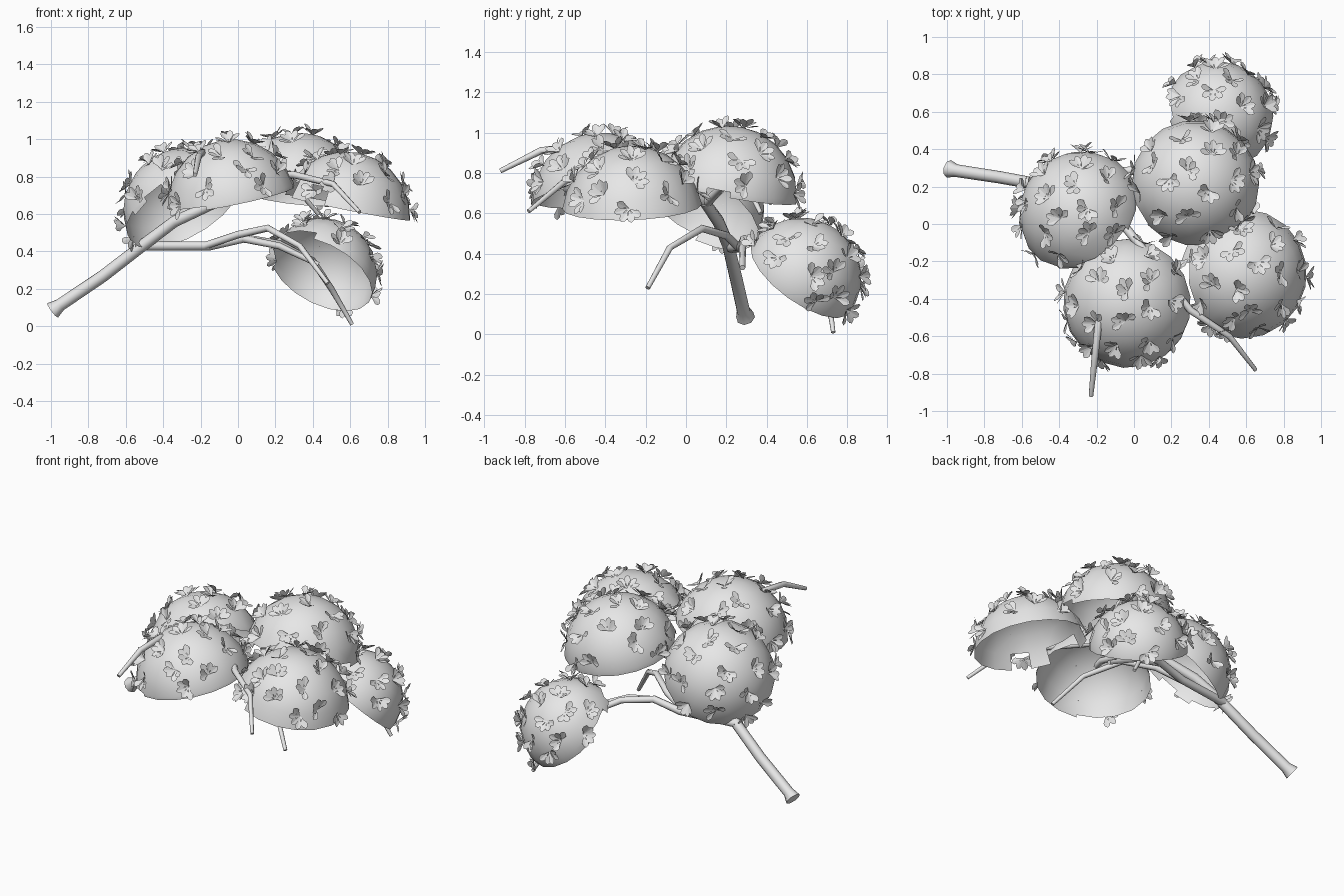
import bpy, bmesh, math, random
from mathutils import Vector, Matrix

random.seed(7)
if "Cube" in bpy.data.objects:
    bpy.data.objects.remove(bpy.data.objects["Cube"], do_unlink=True)

grey = bpy.data.materials.new("plain_grey")
grey.use_nodes = True
grey.diffuse_color = (0.8, 0.8, 0.8, 1)
grey.node_tree.nodes["Principled BSDF"].inputs["Base Color"].default_value = (0.8, 0.8, 0.8, 1)


def add_mesh(name, bm, smooth):
    mesh = bpy.data.meshes.new(name)
    bm.to_mesh(mesh)
    bm.free()
    mesh.materials.append(grey)
    for face in mesh.polygons:
        face.use_smooth = smooth
    obj = bpy.data.objects.new(name, mesh)
    bpy.context.collection.objects.link(obj)
    return obj


def leaf_dome(name, centre, radius, up, cut, jag_side):
    """Open cap of a ball; some rim faces are missing on its ragged side."""
    bm = bmesh.new()
    bmesh.ops.create_uvsphere(bm, u_segments=18, v_segments=11, radius=radius)
    turn = up.to_track_quat("Z", "Y").to_matrix().to_4x4()
    bmesh.ops.transform(bm, matrix=turn, verts=bm.verts)
    bmesh.ops.bisect_plane(bm, geom=bm.verts[:] + bm.edges[:] + bm.faces[:],
                           plane_co=up * cut, plane_no=up, clear_inner=True)
    rim = {f for e in bm.edges if e.is_boundary for f in e.link_faces}
    torn = [f for f in bm.faces if f in rim
            and f.calc_center_median().dot(jag_side) > 0 and random.random() < 0.45]
    bmesh.ops.delete(bm, geom=torn, context="FACES")
    bmesh.ops.translate(bm, verts=bm.verts, vec=centre)
    add_mesh(name, bm, True)


def add_flower(bm, matrix):
    """Five rounded petals spread in a half fan, leaning off the surface."""
    side = [(0.028, 0.008), (0.052, 0.02), (0.072, 0.015)]
    outline = ([(0, 0)] + [(x, -y) for x, y in side] + [(0.083, 0)] + side[::-1])
    for k in range(5):
        lift = math.radians(random.uniform(18, 42))
        petal = (matrix @ Matrix.Rotation(math.radians(42 * (k - 2)), 4, "Z")
                 @ Matrix.Rotation(-lift, 4, "Y"))
        ring = [bm.verts.new(petal @ Vector((x, y, 0.15 * abs(y)))) for x, y in outline]
        bm.faces.new(ring[:5])
        bm.faces.new([ring[0]] + ring[4:])


def branch(name, points):
    """Round tapering limb; each point is x, y, z, radius."""
    curve = bpy.data.curves.new(name, "CURVE")
    curve.dimensions = "3D"
    curve.bevel_depth = 1
    curve.bevel_resolution = 2
    curve.use_fill_caps = True
    spline = curve.splines.new("POLY")
    spline.points.add(len(points) - 1)
    for p, (x, y, z, r) in zip(spline.points, points):
        p.co = (x, y, z, 1)
        p.radius = r
    temp = bpy.data.objects.new(name + "_path", curve)
    bpy.context.collection.objects.link(temp)
    bpy.context.view_layer.update()
    shape = temp.evaluated_get(bpy.context.evaluated_depsgraph_get()).to_mesh()
    bm = bmesh.new()
    bm.from_mesh(shape)
    bpy.data.objects.remove(temp, do_unlink=True)
    bpy.data.curves.remove(curve)
    obj = add_mesh(name, bm, True)
    bpy.context.view_layer.objects.active = obj
    obj.select_set(True)
    bpy.ops.object.shade_smooth_by_angle(angle=math.radians(50))
    obj.select_set(False)


# Leaf domes: centre, radius, facing direction, rim height, ragged side
domes = {
    "right_dome": ((-0.275, 0.05, 0.615), 0.34, (-0.45, 0.45, 0.77), 0.02, (0, -1, 0)),
    "front_dome": ((-0.03, -0.42, 0.65), 0.35, (-0.2, -0.1, 1), 0.03, (-1, 0.6, 0)),
    "middle_dome": ((0.325, 0.21, 0.69), 0.345, (0.1, 0.18, 1), 0.02, (0.3, -1, 0)),
    "left_dome": ((0.575, -0.265, 0.585), 0.35, (0.2, -0.04, 1), 0.05, (-1, 0.2, 0)),
    "back_dome": ((0.445, 0.57, 0.28), 0.3, (0.4, 0.54, 0.74), 0.0, (-0.6, -0.5, -0.6)),
}
domes = {n: (Vector(c), r, Vector(u).normalized(), cut, Vector(side))
         for n, (c, r, u, cut, side) in domes.items()}
for name, settings in domes.items():
    leaf_dome(name, *settings)


def hidden(point, own):
    return any((point - c).length < r and (point - c).dot(u) > cut
               for n, (c, r, u, cut, _) in domes.items() if n != own)


# Flowers scattered in an even spiral over each dome
COUNT = 24
for name, (centre, radius, up, cut, _) in domes.items():
    bm = bmesh.new()
    turn = up.to_track_quat("Z", "Y").to_matrix()
    for i in range(COUNT):
        h = 1 - (i + 0.5) / COUNT * (0.9 - cut / radius)
        a = i * 2.39996 + random.uniform(-0.2, 0.2)
        s = math.sqrt(1 - h * h)
        normal = turn @ Vector((s * math.cos(a), s * math.sin(a), h))
        spot = centre + normal * radius * 0.985
        if hidden(spot, name):
            continue
        facing = normal.to_track_quat("Z", "Y").to_matrix().to_4x4()
        spin = Matrix.Rotation(random.uniform(0, math.tau), 4, "Z")
        shift = Matrix.Translation((-0.02, 0, 0))
        add_flower(bm, Matrix.Translation(spot) @ facing @ spin @ shift)
    add_mesh(name.replace("dome", "flowers"), bm, False)

# Main limb with a flared cut end
branch("main_branch", [
    (-0.99, 0.295, 0.085, 0.048), (-0.95, 0.285, 0.115, 0.034),
    (-0.72, 0.25, 0.27, 0.033), (-0.50, 0.21, 0.44, 0.032),
    (-0.34, 0.16, 0.56, 0.031), (-0.12, 0.09, 0.66, 0.027)])

# Lower twigs
branch("back_twig", [
    (-0.52, 0.22, 0.43, 0.026), (-0.15, 0.27, 0.43, 0.024), (0.03, 0.29, 0.47, 0.023),
    (0.22, 0.36, 0.44, 0.021), (0.40, 0.51, 0.35, 0.019), (0.50, 0.67, 0.20, 0.017),
    (0.57, 0.72, 0.08, 0.013), (0.61, 0.73, 0.01, 0.011)])
branch("back_side_twig", [
    (0.02, 0.285, 0.47, 0.02), (0.22, 0.28, 0.43, 0.018), (0.43, 0.28, 0.33, 0.014)])
branch("low_front_twig", [
    (-0.18, 0.26, 0.43, 0.02), (0.0, 0.20, 0.49, 0.02), (0.16, 0.08, 0.525, 0.019),
    (0.33, -0.08, 0.43, 0.016), (0.48, -0.19, 0.23, 0.012)])

# Upper twigs
branch("left_twig", [
    (-0.14, 0.10, 0.65, 0.026), (0.06, -0.15, 0.80, 0.022), (0.30, -0.46, 0.81, 0.019),
    (0.51, -0.60, 0.76, 0.016), (0.65, -0.78, 0.61, 0.011)])
branch("front_twig", [
    (-0.14, 0.10, 0.65, 0.024), (-0.16, -0.18, 0.82, 0.022),
    (-0.19, -0.53, 0.93, 0.02), (-0.21, -0.72, 0.91, 0.018), (-0.23, -0.92, 0.81, 0.012)])
branch("middle_twig", [
    (-0.14, 0.10, 0.65, 0.024), (0.12, 0.20, 0.75, 0.021),
    (0.32, 0.31, 0.73, 0.017), (0.43, 0.37, 0.60, 0.011)])
